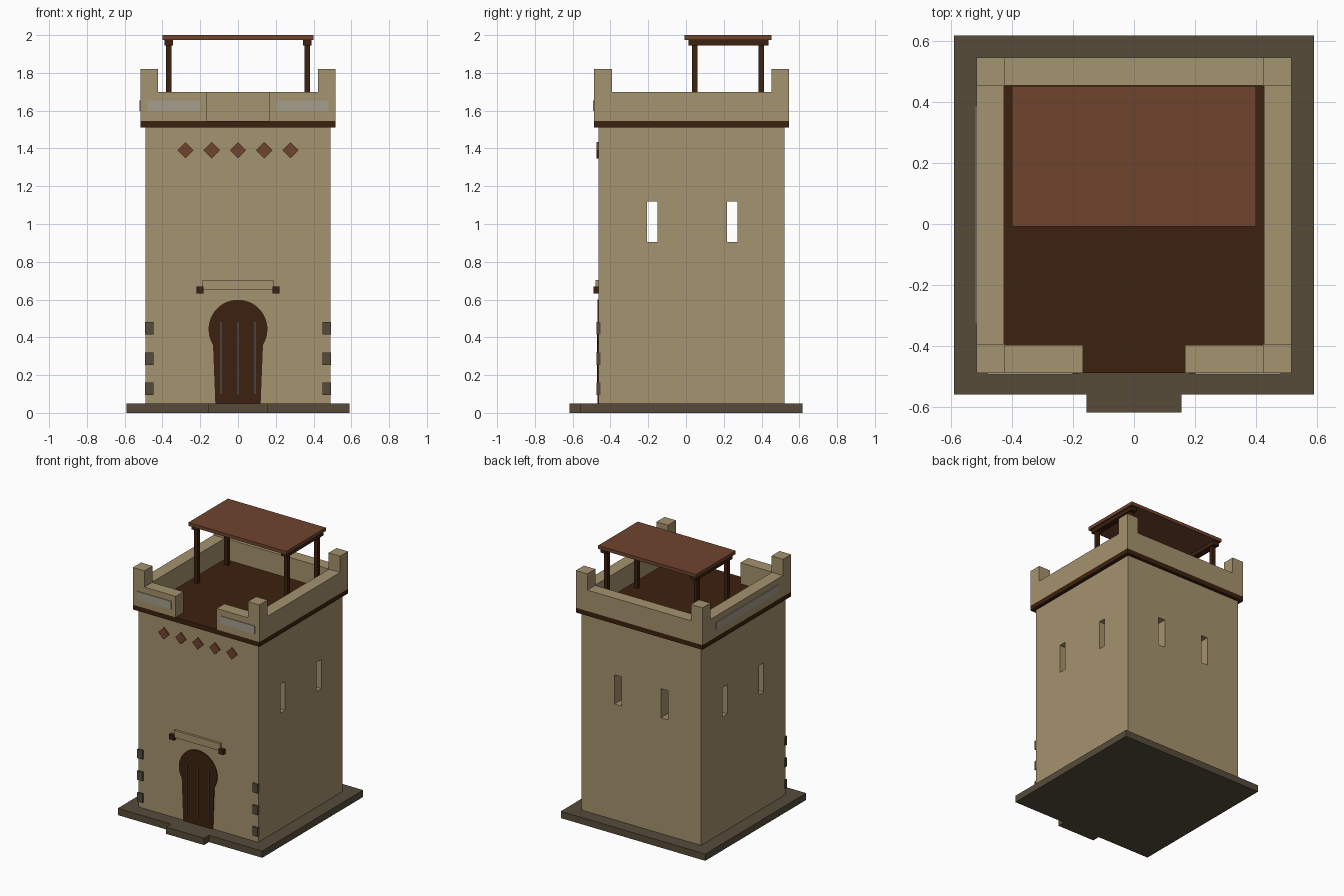
import bpy, bmesh, math

if "Cube" in bpy.data.objects:
    bpy.data.objects.remove(bpy.data.objects["Cube"])


def lin(c):
    c /= 255
    return c / 12.92 if c <= 0.04045 else ((c + 0.055) / 1.055) ** 2.4


def material(name, r, g, b):
    m = bpy.data.materials.new(name)
    m.diffuse_color = (lin(r), lin(g), lin(b), 1)
    m.use_nodes = True
    m.node_tree.nodes["Principled BSDF"].inputs["Base Color"].default_value = m.diffuse_color
    return m


SAND = material("sand_plaster", 165, 147, 110)
STONE = material("dark_stone", 86, 75, 58)
WOOD = material("dark_wood", 60, 33, 14)
CLAY = material("clay_red", 112, 68, 46)
PANEL = material("grey_panel", 165, 157, 140)
IRON = material("iron_grey", 72, 66, 60)


def finish(name, bm, mat):
    bmesh.ops.recalc_face_normals(bm, faces=bm.faces)
    me = bpy.data.meshes.new(name)
    bm.to_mesh(me)
    bm.free()
    if mat:
        me.materials.append(mat)
    ob = bpy.data.objects.new(name, me)
    bpy.context.collection.objects.link(ob)
    return ob


def box(name, x, y, z, mat):
    """Box from (min, max) ranges on each axis."""
    bm = bmesh.new()
    bmesh.ops.create_cube(bm, size=1)
    for v in bm.verts:
        v.co = [r[0] + (c + 0.5) * (r[1] - r[0]) for c, r in zip(v.co, (x, y, z))]
    return finish(name, bm, mat)


def plate(name, pts, y0, y1, mat):
    """Prism from an (x, z) outline, extruded along y."""
    bm = bmesh.new()
    f = bm.faces.new([bm.verts.new((px, y0, pz)) for px, pz in pts])
    new = bmesh.ops.extrude_face_region(bm, geom=[f])["geom"]
    for v in new:
        if isinstance(v, bmesh.types.BMVert):
            v.co.y = y1
    return finish(name, bm, mat)


def cut(ob, cutter):
    mod = ob.modifiers.new("cut", 'BOOLEAN')
    mod.operation, mod.solver, mod.object = 'DIFFERENCE', 'EXACT', cutter
    bpy.context.view_layer.update()
    bpy.context.view_layer.objects.active = ob
    bpy.ops.object.modifier_apply(modifier=mod.name)
    bpy.data.objects.remove(cutter)


def span(c, h):
    return (c - h, c + h)


FRONT, BACK = -0.462, 0.522      # tower wall planes
PF, PB, PX = -0.488, 0.546, 0.517  # parapet planes

# stone base with door step
box("base_slab", (-0.59, 0.59), (-0.56, 0.618), (0, 0.05), STONE)
box("door_step", (-0.155, 0.155), (-0.618, -0.56), (0, 0.05), STONE)

# hollow tower with slit windows
tower = box("tower_walls", (-0.49, 0.49), (FRONT, BACK), (0.05, 1.515), SAND)
cut(tower, box("cavity", (-0.39, 0.39), (FRONT + 0.1, BACK - 0.1), (0.1, 1.45), None))
for y in (-0.178, 0.244):
    cut(tower, box("side_slit", (-0.7, 0.7), span(y, 0.028), (0.905, 1.12), None))
for x in (-0.19, 0.19):
    cut(tower, box("back_slit", span(x, 0.027), (0.3, 0.7), (0.905, 1.12), None))

# terrace deck and parapet
box("terrace_deck", (-PX, PX), (PF, PB), (1.51, 1.545), WOOD)
Z = (1.545, 1.70)
T = 0.091
for s, side in ((-1, "left"), (1, "right")):
    box(f"parapet_{side}", sorted((s * PX, s * (PX - T))), (PF + 0.09, PB - 0.09), Z, SAND)
    box(f"parapet_front_{side}", sorted((s * 0.167, s * 0.425)), (PF, PF + T), Z, SAND)
    for y, end in (((PF, PF + 0.095), "front"), ((PB - 0.093, PB), "back")):
        box(f"corner_merlon_{end}_{side}", sorted((s * PX, s * 0.423)), y, (1.545, 1.82), SAND)
    box(f"front_panel_{side}", sorted((s * 0.20, s * 0.48)), (PF - 0.005, PF + 0.002),
        (1.597, 1.655), PANEL)
box("parapet_back", (-0.425, 0.425), (PB - T, PB), Z, SAND)
box("left_panel", (-PX - 0.005, -PX + 0.002), (-0.328, 0.388), (1.597, 1.655), PANEL)

# terrace canopy
box("canopy_roof", (-0.40, 0.40), (-0.008, 0.453), (1.975, 2.0), CLAY)
for s, side in ((-1, "left"), (1, "right")):
    box(f"canopy_beam_{side}", span(s * 0.367, 0.023), (0.012, 0.438), (1.945, 1.975), WOOD)
    for y, end in ((0.046, "front"), (0.398, "back")):
        box(f"canopy_post_{end}_{side}", span(s * 0.367, 0.014), span(y, 0.015),
            (1.545, 1.945), WOOD)

# diamond tiles
for i in range(5):
    x = (i - 2) * 0.139
    h = 0.043
    plate(f"diamond_tile_{i + 1}", [(x - h, 1.39), (x, 1.39 - h), (x + h, 1.39), (x, 1.39 + h)],
          FRONT - 0.011, FRONT + 0.01, CLAY)

# horseshoe arch door with iron strips
R, CZ = 0.156, 0.443
start = math.radians(-32)
arc = [start + (math.pi - 2 * start) * i / 32 for i in range(33)]
outline = [(-0.12, 0.05), (0.12, 0.05)]
outline += [(R * math.cos(a), CZ + R * math.sin(a)) for a in arc]
plate("door", outline, FRONT - 0.006, FRONT + 0.01, WOOD)
for i, x in enumerate((-0.09, 0, 0.09)):
    box(f"door_strip_{i + 1}", span(x, 0.005), (FRONT - 0.01, FRONT), (0.10, 0.48), IRON)

# lintel with beam ends
box("door_lintel", (-0.187, 0.187), (FRONT - 0.017, FRONT + 0.01), (0.65, 0.703), SAND)
for s, side in ((-1, "left"), (1, "right")):
    box(f"lintel_end_{side}", span(s * 0.201, 0.019), (FRONT - 0.028, FRONT + 0.01),
        (0.632, 0.668), WOOD)
    # corner stones
    for i, z in enumerate((0.127, 0.287, 0.447)):
        box(f"corner_stone_{side}_{i + 1}", sorted((s * 0.492, s * 0.448)),
            (FRONT - 0.011, FRONT + 0.01), span(z, 0.033), STONE)
